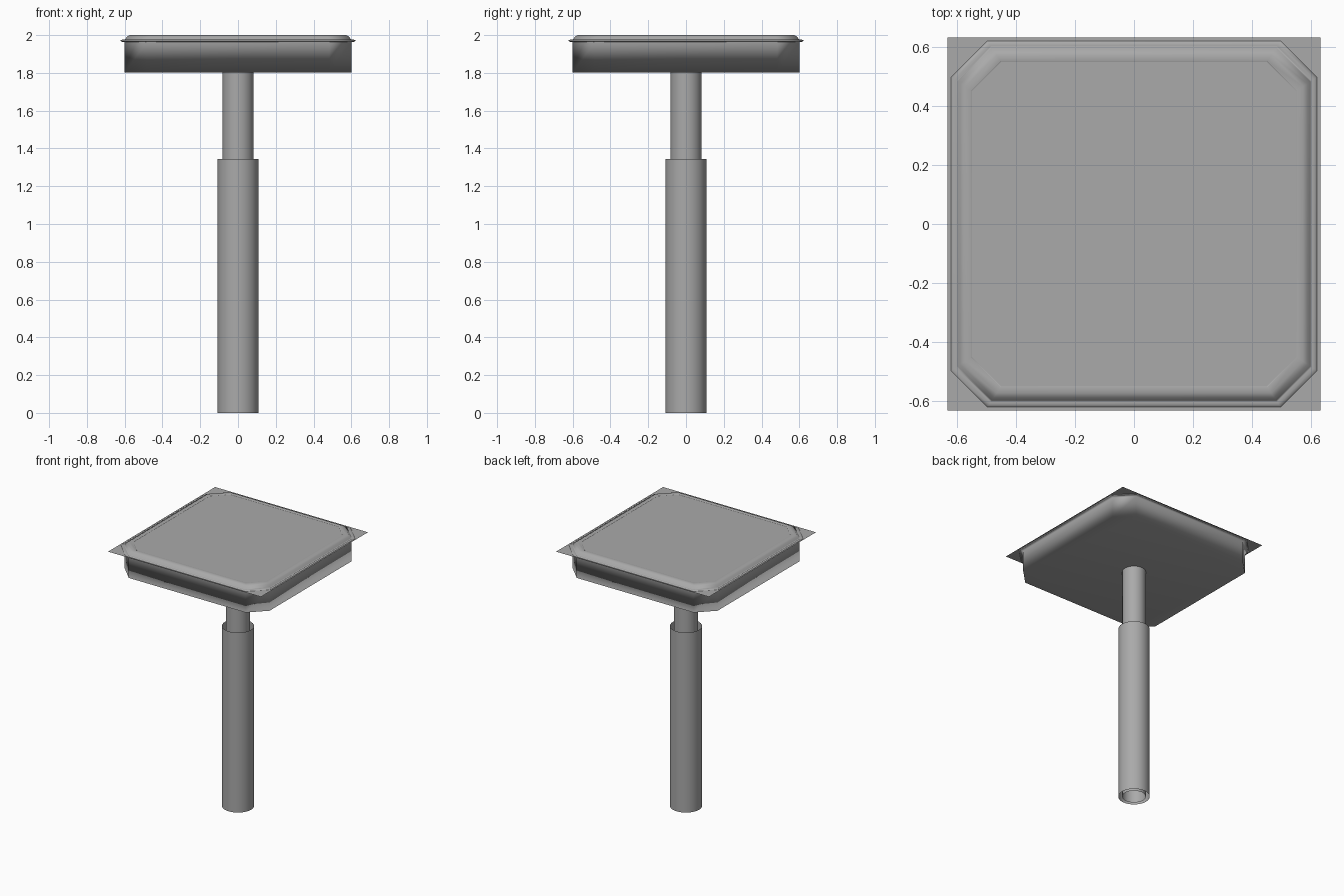
import bpy
import bmesh
import math

cube = bpy.data.objects.get("Cube")
if cube:
    bpy.data.objects.remove(cube, do_unlink=True)

grey = bpy.data.materials.new("plain_grey")
grey.use_nodes = True
colour = (0.40, 0.40, 0.40, 1)
grey.diffuse_color = colour
grey.node_tree.nodes["Principled BSDF"].inputs["Base Color"].default_value = colour


def make_object(name, bm):
    for face in bm.faces:
        face.smooth = True
    mesh = bpy.data.meshes.new(name)
    bm.to_mesh(mesh)
    bm.free()
    mesh.materials.append(grey)
    obj = bpy.data.objects.new(name, mesh)
    bpy.context.collection.objects.link(obj)
    return obj


def octagon(half):
    """Square of the given half width with its corners cut off."""
    k = half - (0.10 + (half - 0.55) / 3)
    return [(half, -k), (half, k), (k, half), (-k, half),
            (-half, k), (-half, -k), (-k, -half), (k, -half)]


def circle(radius, sides=32):
    return [(radius * math.cos(math.tau * i / sides),
             radius * math.sin(math.tau * i / sides)) for i in range(sides)]


def stack(shape, profile):
    """Rings of a cross-section, joined in order."""
    bm = bmesh.new()
    rings = [[bm.verts.new((x, y, z)) for x, y in shape(r)] for r, z in profile]
    for low, high in zip(rings, rings[1:]):
        n = len(low)
        for i in range(n):
            j = (i + 1) % n
            bm.faces.new((low[i], low[j], high[j], high[i]))
    return bm, rings


# Head: cut-corner block with a lip, a groove and a softly rounded top rim
head_profile = [(0.60, 1.803), (0.60, 1.962), (0.618, 1.966), (0.624, 1.970),
                (0.610, 1.978), (0.603, 1.974), (0.598, 1.978),
                (0.588, 1.992), (0.573, 2.0), (0.553, 2.0), (0.55, 1.997)]
bm, rings = stack(octagon, head_profile)
bm.faces.new(rings[0][::-1])
panel = bm.faces.new(rings[-1])
for edge in panel.edges:
    edge.smooth = False
head = make_object("head", bm)
weighted = head.modifiers.new("even_shading", "WEIGHTED_NORMAL")
weighted.keep_sharp = True

# Flat square sheet whose corners show beyond the lip
bm = bmesh.new()
bmesh.ops.create_grid(bm, x_segments=1, y_segments=1, size=0.632)
sheet = make_object("corner_sheet", bm)
sheet.location.z = 1.972

# Handle: thin open sleeve around a narrower tube that runs up into the head
for name, radius, top in (("sleeve", 0.109, 1.345), ("neck", 0.082, 1.81)):
    bm, rings = stack(circle, [(radius, 0), (radius, top)])
    make_object(name, bm)
